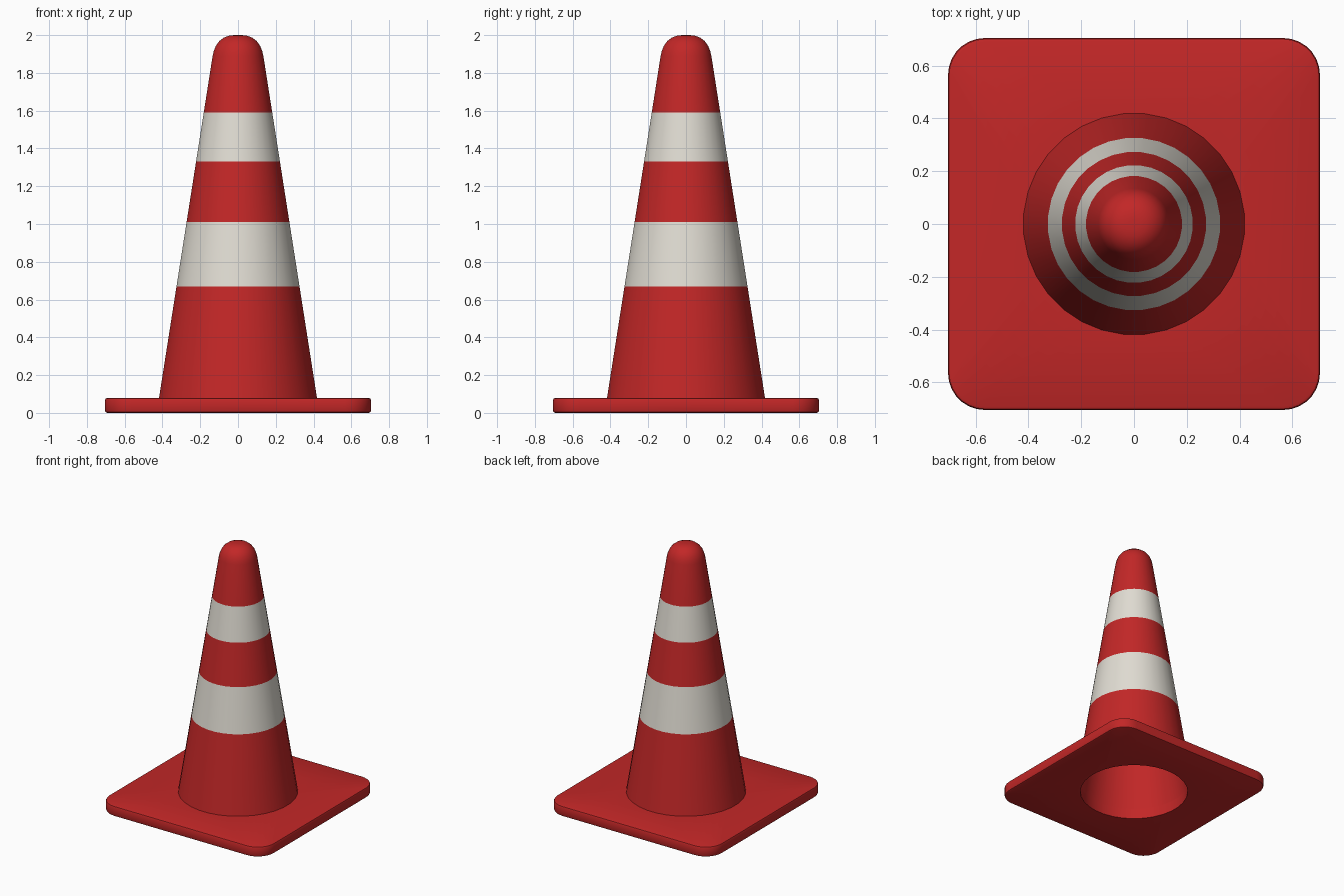
import bpy, bmesh, math

if "Cube" in bpy.data.objects:
    bpy.data.objects.remove(bpy.data.objects["Cube"])

SEG = 32


def material(name, rgb):
    m = bpy.data.materials.new(name)
    m.diffuse_color = (*rgb, 1)
    m.use_nodes = True
    m.node_tree.nodes["Principled BSDF"].inputs["Base Color"].default_value = m.diffuse_color
    return m


RED = material("red plastic", (0.54, 0.02, 0.02))
WHITE = material("reflective white", (0.75, 0.72, 0.65))


def loft(name, rings, closed, mats):
    """Join equal-length rings of points with quads."""
    bm = bmesh.new()
    loops = [[bm.verts.new(p) for p in ring] for ring in rings]
    pairs = list(zip(loops, loops[1:]))
    if closed:
        pairs.append((loops[-1], loops[0]))
    for a, b in pairs:
        for i in range(len(a)):
            j = (i + 1) % len(a)
            bm.faces.new((a[i], a[j], b[j], b[i]))
    if not closed:
        bm.faces.new(loops[0])
        bm.faces.new(loops[-1])
    bmesh.ops.recalc_face_normals(bm, faces=bm.faces[:])
    me = bpy.data.meshes.new(name)
    bm.to_mesh(me)
    bm.free()
    for m in mats:
        me.materials.append(m)
    ob = bpy.data.objects.new(name, me)
    bpy.context.collection.objects.link(ob)
    bpy.ops.object.select_all(action='DESELECT')
    ob.select_set(True)
    bpy.context.view_layer.objects.active = ob
    bpy.ops.object.shade_smooth_by_angle(angle=math.radians(35))
    return ob


def circle(r, z):
    return [(r * math.cos((i + .5) * math.tau / SEG),
             r * math.sin((i + .5) * math.tau / SEG), z) for i in range(SEG)]


def rounded_square(half, r, z):
    pts, n = [], SEG // 4
    for c in range(4):
        mid = math.pi / 4 + c * math.pi / 2
        cx = math.copysign(half - r, math.cos(mid))
        cy = math.copysign(half - r, math.sin(mid))
        for i in range(n):
            a = (c + i / (n - 1)) * math.pi / 2
            pts.append((cx + r * math.cos(a), cy + r * math.sin(a), z))
    return pts


# Base plate: rounded square with softened rims and a round hole
H, R, T = 0.705, 0.14, 0.08
rim = [(0.014, 0), (0.004, 0.004), (0, 0.014),
       (0, T - 0.014), (0.004, T - 0.004), (0.014, T)]
plate = [rounded_square(H - d, R - d, z) for d, z in rim]
loft("base_plate", [circle(0.388, 0)] + plate + [circle(0.388, T)], True, [RED])


# Hollow cone body: inner wall, then outer wall with stripe seams and a dome
def wall(z):
    return 0.42 - 0.1575 * (z - T)


profile = [(wall(z) - 0.03, z) for z in (1.9, T)]
profile += [(wall(z), z) for z in (T, 0.67, 1.01, 1.33, 1.59, 1.89)]
profile += [(0.129, 1.915), (0.118, 1.943), (0.1, 1.968),
            (0.075, 1.987), (0.048, 1.997), (0.02, 2.0)]
cone = loft("cone_body", [circle(r, z) for r, z in profile], False, [RED, WHITE])

# White stripes by height on the outer wall
for f in cone.data.polygons:
    z = f.center.z
    spans = max(cone.data.vertices[v].co.z for v in f.vertices) - \
        min(cone.data.vertices[v].co.z for v in f.vertices)
    if spans < 1 and (0.67 < z < 1.01 or 1.33 < z < 1.59):
        f.material_index = 1
